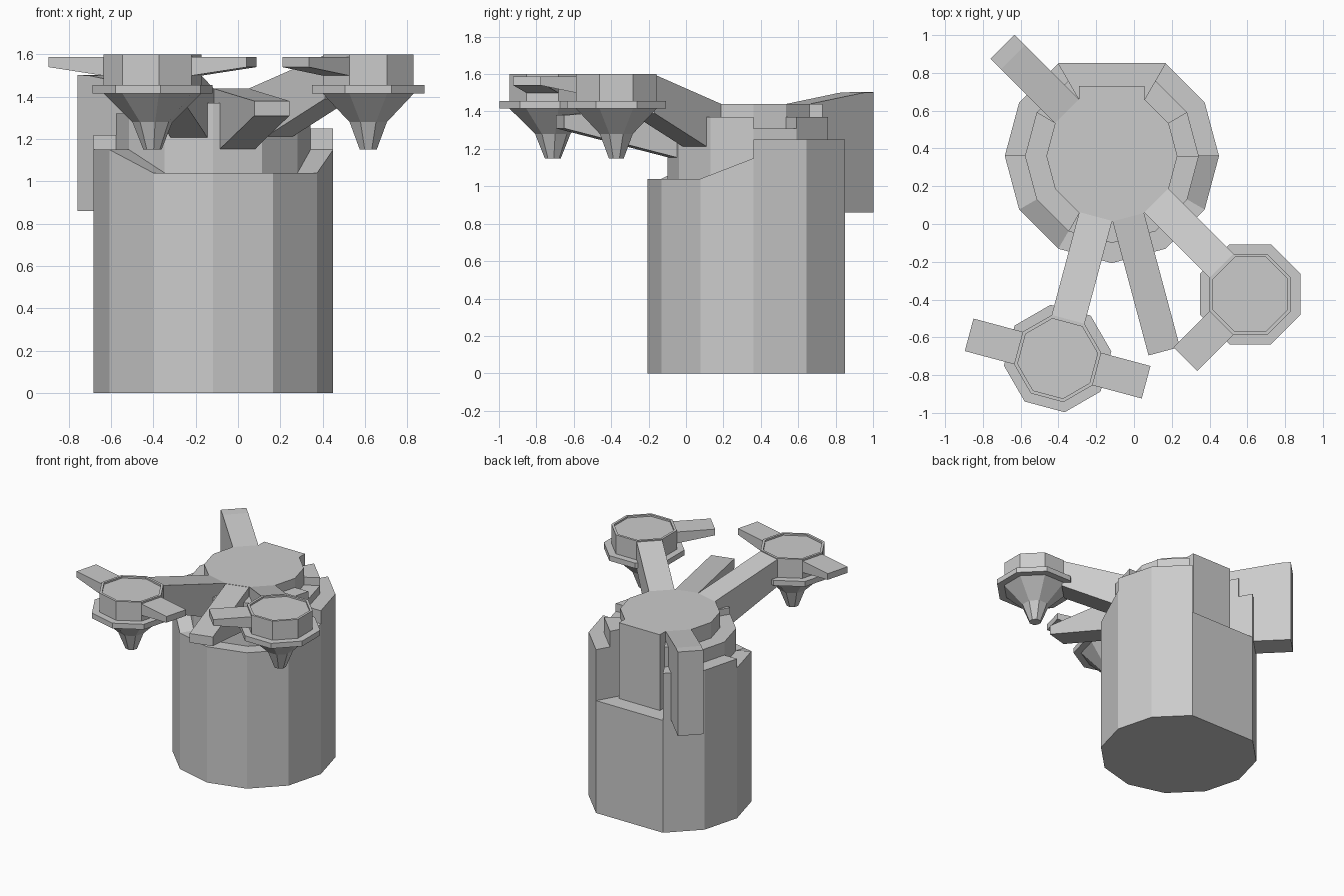
import bpy, bmesh
from math import sin, cos, radians

if "Cube" in bpy.data.objects:
    bpy.data.objects.remove(bpy.data.objects["Cube"])

CX, CY = -0.117, 0.36          # axis of the main drum
R_OUT, R_MID, R_TOP = 0.567, 0.46, 0.347
Z_LEDGE = 0.86


def make(name, verts, faces):
    mesh = bpy.data.meshes.new(name)
    mesh.from_pydata(verts, [], faces)
    bm = bmesh.new()
    bm.from_mesh(mesh)
    bmesh.ops.recalc_face_normals(bm, faces=bm.faces)
    bm.to_mesh(mesh)
    bm.free()
    ob = bpy.data.objects.new(name, mesh)
    bpy.context.collection.objects.link(ob)
    return ob


def polar(c, r, deg):
    return c[0] + r * cos(radians(deg)), c[1] + r * sin(radians(deg))


def prism(name, pts, z0, tops):
    """Upright prism over a plan outline; one top height per corner."""
    n = len(pts)
    verts = [(x, y, z0) for x, y in pts] + [(p[0], p[1], z) for p, z in zip(pts, tops)]
    faces = [range(n), range(n, 2 * n)]
    faces += [(i, (i + 1) % n, n + (i + 1) % n, n + i) for i in range(n)]
    return make(name, verts, [tuple(f) for f in faces])


def beam(name, c, deg, width, profile):
    """Bar running outward from c; profile is (distance, z) seen from its side."""
    n = len(profile)
    a = radians(deg)
    verts = []
    for s in (-width / 2, width / 2):
        verts += [(c[0] + d * cos(a) - s * sin(a), c[1] + d * sin(a) + s * cos(a), z)
                  for d, z in profile]
    faces = [tuple(range(n)), tuple(range(n, 2 * n))]
    faces += [(i, (i + 1) % n, n + (i + 1) % n, n + i) for i in range(n)]
    return make(name, verts, faces)


def lathe8(name, c, deg, profile):
    """Octagonal turned solid; profile is (flat-to-centre radius, z)."""
    k = cos(radians(22.5))
    verts = [(*polar(c, r / k, deg + 22.5 + 45 * i), z) for r, z in profile for i in range(8)]
    faces = [(8 * j + i, 8 * j + (i + 1) % 8, 8 * j + 8 + (i + 1) % 8, 8 * j + 8 + i)
             for j in range(len(profile) - 1) for i in range(8)]
    last = 8 * (len(profile) - 1)
    faces += [tuple(range(8)), tuple(range(last, last + 8))]
    return make(name, verts, faces)


axis = (CX, CY)

# Drum base: twelve sides with the rear corner cut flat
base = [polar(axis, R_OUT, 30 * i) for i in range(12) if i != 3]
prism("drum_base", base, 0, [Z_LEDGE] * 11)

# Central top disc and the block behind it
prism("top_disc", [polar(axis, R_TOP, 30 * i) for i in range(12)], Z_LEDGE - 0.02, [1.44] * 12)
prism("rear_block", [(CX - 0.173, 0.6), (CX + 0.173, 0.6), (CX + 0.173, 0.73), (CX - 0.173, 0.73)],
      Z_LEDGE - 0.02, [1.44] * 4)

# Stepped rim sectors: start and end height of the outer wall, height of the inner step
sectors = {0: (1.25, 1.25, 1.31), 1: (1.25, 1.25, 1.37),
           4: (1.22, 1.22, 1.37), 5: (1.22, 1.22, 1.32),
           6: (1.15, 1.15, 1.32), 7: (1.15, 1.04, 1.32),
           8: (1.04, 1.04, 1.37), 9: (1.04, 1.04, 1.37),
           10: (1.04, 1.04, 1.37), 11: (1.04, 1.15, 1.37)}
for i, (za, zb, step) in sectors.items():
    a, b = 30 * i, 30 * i + 30
    outer = [polar(axis, R_MID, a), polar(axis, R_OUT, a), polar(axis, R_OUT, b), polar(axis, R_MID, b)]
    prism(f"rim_outer_{i}", outer, Z_LEDGE, [za, za, zb, zb])
    inner = [polar(axis, R_TOP, a), polar(axis, R_MID, a), polar(axis, R_MID, b), polar(axis, R_TOP, b)]
    prism(f"rim_step_{i}", inner, Z_LEDGE, [step] * 4)

# Hanging pods, their support arms and side fins
pod_profile = [(0.04, 1.15), (0.088, 1.28), (0.215, 1.415), (0.265, 1.415), (0.265, 1.455),
               (0.215, 1.455), (0.215, 1.6), (0.197, 1.6), (0.197, 1.587)]
fin_profile = [(0.15, 1.49), (0.485, 1.54), (0.485, 1.587), (0.15, 1.587)]
for side, deg, dist, fins in (("right", -45, 1.036, (-90,)), ("left", -105, 1.11, (-90, 90))):
    c = polar(axis, dist, deg)
    lathe8(f"{side}_pod", c, deg, pod_profile)
    end = dist - 0.2
    beam(f"{side}_arm", axis, deg, 0.18,
         [(0.3, 1.17), (0.36, 1.175), (end, 1.39), (end, 1.597), (0.335, 1.441), (0.3, 1.43)])
    for n, turn in enumerate(fins):
        beam(f"{side}_pod_fin_{n}", c, deg + turn, 0.178, fin_profile)

# Front strut between the arms
beam("front_strut", axis, -75, 0.172,
     [(0.3, 1.15), (0.43, 1.15), (1.07, 1.31), (1.07, 1.38), (0.335, 1.438), (0.3, 1.43)])

# Tall rear fin
beam("rear_fin", axis, 135, 0.18,
     [(0.3, Z_LEDGE), (0.818, Z_LEDGE), (0.818, 1.503), (0.74, 1.5), (0.335, 1.44), (0.3, 1.43)])
